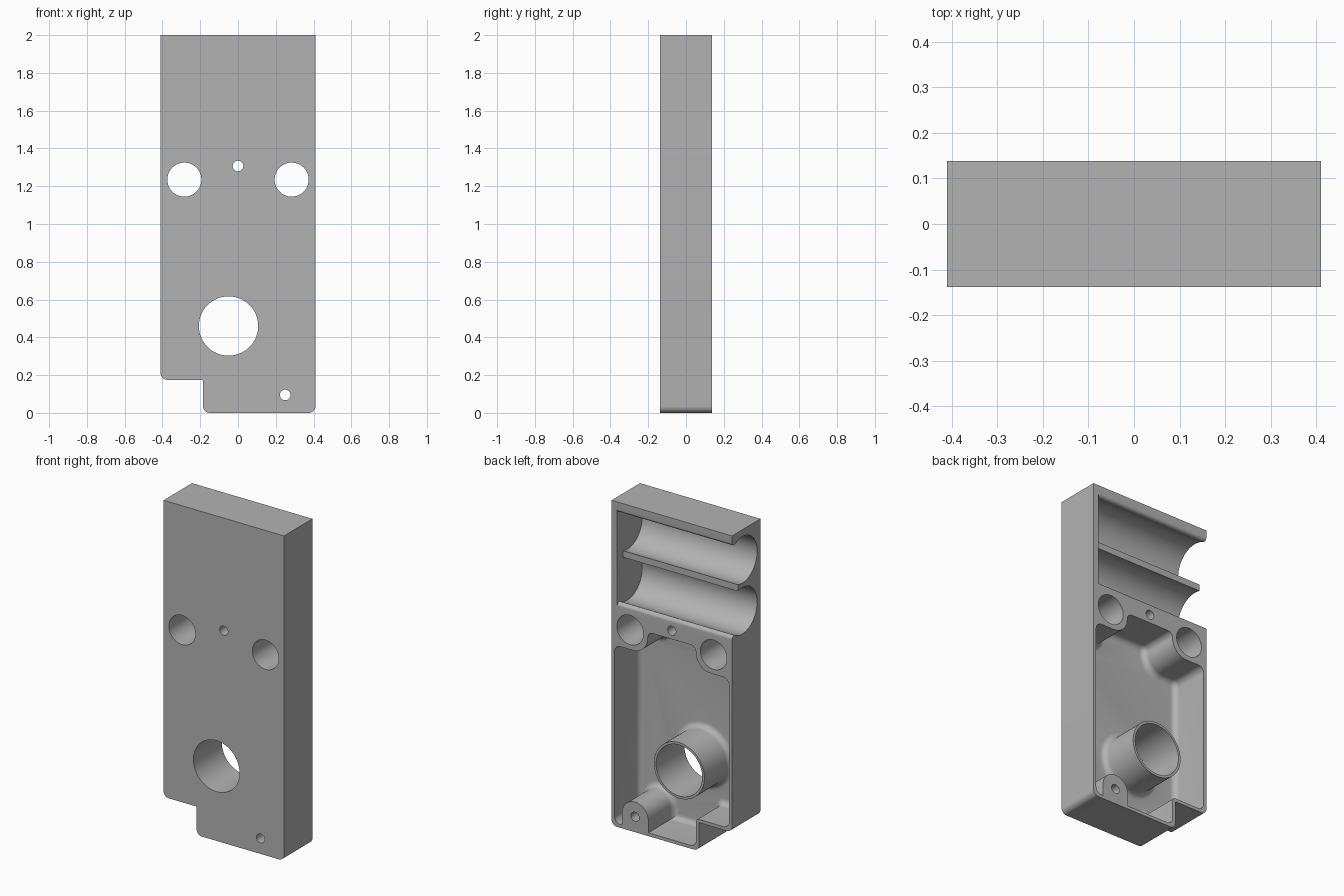
import bpy, bmesh
from math import sin, cos, pi, radians, sqrt, atan2, acos
from mathutils import Vector

if "Cube" in bpy.data.objects:
    bpy.data.objects.remove(bpy.data.objects["Cube"], do_unlink=True)

BACK = 0.138       # half depth of the block
FLOOR = -0.106     # y of the pocket floor
FILLET = 0.035     # fillet around the pocket floor

grey = bpy.data.materials.new("plain grey")
grey.use_nodes = True
grey.diffuse_color = (0.45, 0.45, 0.45, 1)
grey.node_tree.nodes["Principled BSDF"].inputs["Base Color"].default_value = grey.diffuse_color


def rounded(corners, steps=8):
    """Outline from right-angled corners given as (x, z, radius)."""
    pts = []
    for i, (x, z, r) in enumerate(corners):
        p = Vector((x, z))
        if r == 0:
            pts.append(p)
            continue
        a = (Vector(corners[i - 1][:2]) - p).normalized()
        b = (Vector(corners[(i + 1) % len(corners)][:2]) - p).normalized()
        centre = p + r * (a + b)
        for k in range(steps + 1):
            t = pi / 2 * k / steps
            pts.append(centre - r * (b * cos(t) + a * sin(t)))
    return pts


def arc(cx, cy, r, start, end, steps):
    angles = [start + (end - start) * k / steps for k in range(steps + 1)]
    return [Vector((cx + r * cos(t), cy + r * sin(t))) for t in angles]


def circle(x, z, r, steps=64):
    return arc(x, z, r, 0, 2 * pi, steps)[:-1]


def inset(pts, d):
    """Move a counter-clockwise outline inwards by d."""
    out = []
    for i, p in enumerate(pts):
        e1 = (p - pts[i - 1]).normalized()
        e2 = (pts[(i + 1) % len(pts)] - p).normalized()
        n1, n2 = Vector((-e1.y, e1.x)), Vector((-e2.y, e2.x))
        out.append(p + (n1 + n2) * d / (1 + n1.dot(n2)))
    return out


def loft(name, rings):
    """Closed solid through matching rings of 3D points."""
    bm = bmesh.new()
    rows = [[bm.verts.new(p) for p in ring] for ring in rings]
    n = len(rows[0])
    for lower, upper in zip(rows, rows[1:]):
        for i in range(n):
            j = (i + 1) % n
            bm.faces.new((lower[i], lower[j], upper[j], upper[i]))
    bm.faces.new(rows[0])
    bm.faces.new(rows[-1])
    bmesh.ops.recalc_face_normals(bm, faces=bm.faces)
    mesh = bpy.data.meshes.new(name)
    bm.to_mesh(mesh)
    bm.free()
    mesh.materials.append(grey)
    obj = bpy.data.objects.new(name, mesh)
    bpy.context.collection.objects.link(obj)
    return obj


def at_y(pts, y):
    return [(p.x, y, p.y) for p in pts]


def prism(name, pts, y0, y1):
    return loft(name, [at_y(pts, y0), at_y(pts, y1)])


def filleted(name, pts, top, sign, low_z=-1, root=0):
    """Solid along y whose outline curves in or out as it meets the floor."""
    rings = [at_y(pts, top)]
    for k in range(9):
        t = pi / 2 * k / 8
        ring = inset(pts, sign * FILLET * (1 - cos(t)))
        ring = [Vector((p.x, max(p.y, low_z))) for p in ring]
        rings.append(at_y(ring, FLOOR + FILLET * (1 - sin(t))))
    if root:
        rings.append([(x, FLOOR - root, z) for x, y, z in rings[-1]])
    return loft(name, rings)


def combine(target, tool, operation):
    mod = target.modifiers.new(tool.name, "BOOLEAN")
    mod.operation = operation
    mod.solver = "EXACT"
    mod.object = tool
    bpy.ops.object.select_all(action="DESELECT")
    bpy.context.view_layer.objects.active = target
    target.select_set(True)
    bpy.ops.object.modifier_apply(modifier=mod.name)
    bpy.data.objects.remove(tool, do_unlink=True)


# Block with a stepped lower corner
housing = prism("housing", rounded([
    (-0.41, 2, 0), (-0.41, 0.175, 0.035), (-0.185, 0.175, 0.008),
    (-0.185, 0, 0.035), (0.41, 0, 0.035), (0.41, 2, 0)]), -BACK, BACK)

# Thin-walled pocket in the back, stepping around the two upper bosses
pocket = rounded([
    (-0.39, 0.195, 0.04), (-0.165, 0.195, 0.02), (-0.165, 0.02, 0.04),
    (0.39, 0.02, 0.04), (0.39, 1.115, 0.04), (0.164, 1.115, 0.1),
    (0.164, 1.255, 0.036), (-0.164, 1.255, 0.036), (-0.164, 1.115, 0.1),
    (-0.39, 1.115, 0.04)])
combine(housing, filleted("pocket_cutter", pocket, 0.2, 1), "DIFFERENCE")

# Large tube and small arched boss standing on the pocket floor
tube = filleted("tube", circle(-0.05, 0.46, 0.172), BACK, -1, root=0.006)
combine(housing, tube, "UNION")
arch = [Vector((0.16, 0.008)), Vector((0.34, 0.008))] + arc(0.25, 0.095, 0.09, 0, pi, 24)
combine(housing, filleted("arched_boss", arch, BACK, -1, 0.008, 0.006), "UNION")

# Through holes
for x, z, r in [(-0.05, 0.46, 0.157), (-0.284, 1.235, 0.09), (0.284, 1.235, 0.09),
                (0, 1.307, 0.028), (0.25, 0.095, 0.028)]:
    combine(housing, prism("bore", circle(x, z, r), -0.3, 0.3), "DIFFERENCE")

# Twin round channels with rolled lips and a recessed shelf between them
R, CY, LIP, SHELF, MID, HALF = 0.143, 0.037, 0.02, 0.08, 1.6575, 0.1565
dy = BACK - LIP - CY
dz = sqrt((R + LIP) ** 2 - dy ** 2)
tangent = atan2(dz, dy)
upper = [Vector((0.2, HALF + dz))]
upper += arc(BACK - LIP, HALF + dz, LIP, 0, tangent - pi, 10)
upper += arc(CY, HALF, R, tangent, 2 * pi - acos((SHELF - CY) / R), 40)[1:]
profile = upper + [Vector((p.x, -p.y)) for p in reversed(upper)]
channels = loft("channel_cutter", [[(x, p.x, MID + p.y) for p in profile] for x in (-0.5, 0.372)])
combine(housing, channels, "DIFFERENCE")

bpy.ops.object.shade_smooth_by_angle(angle=radians(30))
